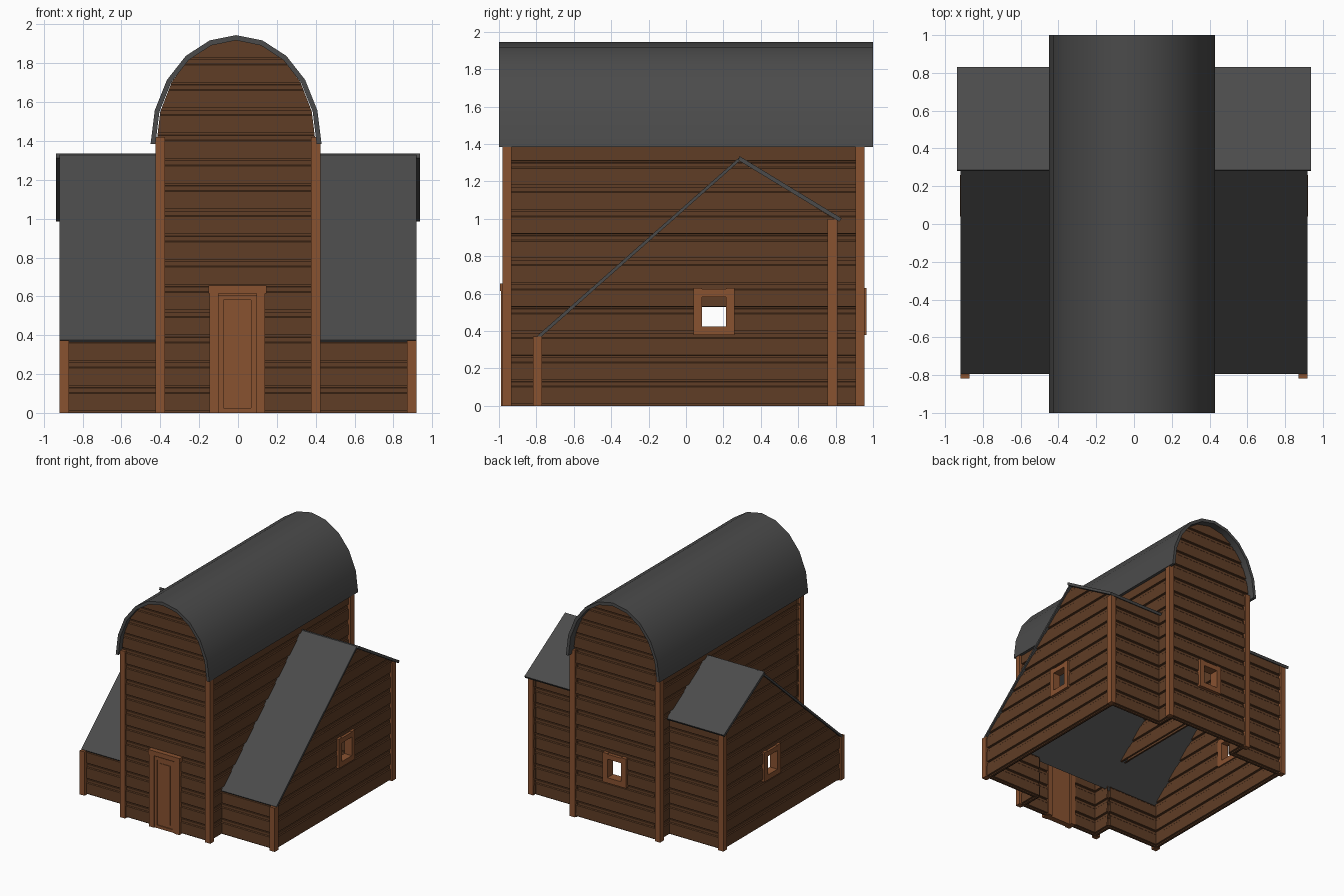
import bpy, bmesh
from math import sin, cos, pi
from mathutils import Vector

if "Cube" in bpy.data.objects:
    bpy.data.objects.remove(bpy.data.objects["Cube"])


def material(name, rgb):
    m = bpy.data.materials.new(name)
    m.diffuse_color = (*rgb, 1)
    m.use_nodes = True
    m.node_tree.nodes["Principled BSDF"].inputs["Base Color"].default_value = m.diffuse_color
    return m


PLANK = material("dark_wood", (0.115, 0.047, 0.019))
TRIM = material("trim_wood", (0.25, 0.085, 0.03))
ROOF = material("slate", (0.07, 0.07, 0.07))


def finish(name, bm, mat):
    bmesh.ops.recalc_face_normals(bm, faces=bm.faces)
    me = bpy.data.meshes.new(name)
    bm.to_mesh(me)
    bm.free()
    ob = bpy.data.objects.new(name, me)
    me.materials.append(mat)
    bpy.context.collection.objects.link(ob)
    return ob


def boxes(name, items, mat):
    """One object from (x0, x1, y0, y1, z0, z1) boxes."""
    bm = bmesh.new()
    for x0, x1, y0, y1, z0, z1 in items:
        vs = bmesh.ops.create_cube(bm, size=1)["verts"]
        for v in vs:
            v.co = Vector((x0 if v.co.x < 0 else x1, y0 if v.co.y < 0 else y1,
                           z0 if v.co.z < 0 else z1))
    return finish(name, bm, mat)


def prism(name, pts, a, b, along, mat):
    """Closed 2D profile (horizontal, z) extruded from a to b along x or y."""
    bm = bmesh.new()
    put = (lambda h, t, z: (t, h, z)) if along == "x" else (lambda h, t, z: (h, t, z))
    r0, r1 = [[bm.verts.new(put(h, t, z)) for h, z in pts] for t in (a, b)]
    n = len(pts)
    for i in range(n):
        bm.faces.new((r0[i], r0[(i + 1) % n], r1[(i + 1) % n], r1[i]))
    bm.faces.new(r0)
    bm.faces.new(r1[::-1])
    return finish(name, bm, mat)


def carve(bm, poly, keep):
    """Cut along a convex CCW (u, z) polygon; keep its inside or outside."""
    edges = [(Vector((a[0], 0, a[1])), Vector((b[1] - a[1], 0, a[0] - b[0])).normalized())
             for a, b in zip(poly, poly[1:] + poly[:1])]
    for co, no in edges:
        bmesh.ops.bisect_plane(bm, geom=bm.verts[:] + bm.edges[:] + bm.faces[:],
                               dist=1e-5, plane_co=co, plane_no=no)
    dead = [f for f in bm.faces
            if all((f.calc_center_median() - co).dot(no) < 1e-4 for co, no in edges) != keep]
    bmesh.ops.delete(bm, geom=dead, context="FACES")


STEP, THICK = 0.13, 0.05


def wall(name, outline, axis, pos, side, holes=()):
    """Planked wall running along axis with its outer face at pos."""
    us, top = [p[0] for p in outline], max(p[1] for p in outline)
    bm = bmesh.new()
    shape = []
    for i in range(int(top / STEP) + 1):
        z = i * STEP
        shape += [(0.016, z), (0.016, z + 0.01), (0, z + 0.011), (0.001, z + 0.1),
                  (0.007, z + 0.106), (0.007, z + 0.129)]
    ring = shape + [(THICK - d, z) for d, z in reversed(shape)]
    a, b = [[bm.verts.new((u, d, z)) for d, z in ring] for u in (min(us), max(us))]
    for i in range(len(ring)):
        j = (i + 1) % len(ring)
        bm.faces.new((a[i], a[j], b[j], b[i]))
    carve(bm, outline, True)
    for h in holes:
        carve(bm, h, False)
    for v in bm.verts:
        u, d, z = v.co
        v.co = (u, pos - side * d, z) if axis == "x" else (pos - side * d, u, z)
    return finish(name, bm, PLANK)


def rect(u0, u1, z0, z1):
    return [(u0, z0), (u1, z0), (u1, z1), (u0, z1)]


def arch(rx, rz, n=10, cx=-0.01, cz=1.385):
    return [(cx + rx * cos(pi * i / n), cz + rz * sin(pi * i / n)) for i in range(n + 1)]


# Nave end walls with arched gables, door hole in front and window hole behind
gable = [(-0.405, 0), (0.405, 0)] + arch(0.41, 0.54)
wall("nave_front_wall", gable, "x", -0.965, -1, [rect(-0.1, 0.1, -0.1, 0.61)])
wall("nave_back_wall", gable, "x", 0.943, 1, [rect(-0.07, 0.07, 0.42, 0.59)])

# Nave side walls, open at the bottom into the wings
opening = [(-0.76, -0.1), (0.77, -0.1), (0.77, 0.53), (-0.6, 0.53), (-0.76, 0.385)]
# Wing end walls follow the uneven wing gable
wing = [(-0.79, 0), (0.8, 0), (0.8, 0.995), (0.285, 1.318), (-0.79, 0.365)]
for s, n in ((-1, "left"), (1, "right")):
    wall(f"nave_{n}_wall", rect(-0.96, 0.94, 0, 1.42), "y", s * 0.405, s, [opening])
    wall(f"wing_{n}_end_wall", wing, "y", s * 0.905, s, [rect(0.085, 0.215, 0.42, 0.59)])
    u0, u1 = sorted((s * 0.37, s * 0.9))
    wall(f"wing_{n}_front_wall", rect(u0, u1, 0, 0.372), "x", -0.795, -1)
    wall(f"wing_{n}_back_wall", rect(u0, u1, 0, 1.0), "x", 0.797, 1)

# Corner posts
posts = []
for s in (-1, 1):
    for x, y0, y1, h in ((0.425, -0.98, -0.932, 1.42), (0.425, 0.905, 0.955, 1.42),
                         (0.918, -0.818, -0.77, 0.372), (0.918, 0.757, 0.81, 1.0)):
        x0, x1 = sorted((s * x, s * (x - 0.048)))
        posts.append((x0, x1, y0, y1, 0, h))
boxes("corner_posts", posts, TRIM)

# Roofs
prism("nave_roof", arch(0.44, 0.56) + arch(0.415, 0.533)[::-1], -1, 1, "y", ROOF)
prism("wing_front_roof", [(-0.785, 0.36), (0.29, 1.312), (0.29, 1.333), (-0.795, 0.375)],
      -0.918, 0.918, "x", ROOF)
prism("wing_back_roof", [(0.28, 1.313), (0.82, 0.985), (0.832, 1.003), (0.285, 1.336)],
      -0.938, 0.938, "x", ROOF)


# Windows: jambs, sill and lintel
def window(name, c, axis, a, b):
    parts = [(c - 0.11, c - 0.065, 0.38, 0.63), (c + 0.065, c + 0.11, 0.38, 0.63),
             (c - 0.065, c + 0.065, 0.38, 0.425), (c - 0.065, c + 0.065, 0.583, 0.625)]
    a, b = sorted((a, b))
    boxes(name, [(u0, u1, a, b, z0, z1) if axis == "x" else (a, b, u0, u1, z0, z1)
                 for u0, u1, z0, z1 in parts], TRIM)


window("back_window", 0, "x", 0.885, 0.965)
window("right_window", 0.15, "y", 0.85, 0.92)
window("left_window", 0.15, "y", -0.85, -0.92)

# Door with frame and raised panel mouldings
boxes("door_frame", [(-0.147, -0.1, -0.988, -0.91, 0, 0.615),
                     (0.095, 0.14, -0.988, -0.91, 0, 0.615),
                     (-0.152, 0.148, -0.995, -0.91, 0.615, 0.655)], TRIM)
boxes("door", [(-0.1, 0.095, -0.972, -0.93, 0, 0.615),
               (-0.1, -0.075, -0.98, -0.97, 0, 0.605), (0.068, 0.095, -0.98, -0.97, 0, 0.605),
               (-0.075, 0.068, -0.98, -0.97, 0.58, 0.605), (-0.075, 0.068, -0.98, -0.97, 0, 0.025),
               (-0.05, 0.045, -0.977, -0.97, 0.05, 0.555)], TRIM)

# Smooth the curve of the barrel roof only
roof = bpy.data.objects["nave_roof"]
bpy.context.view_layer.objects.active = roof
roof.select_set(True)
bpy.ops.object.shade_smooth_by_angle(angle=0.6)
